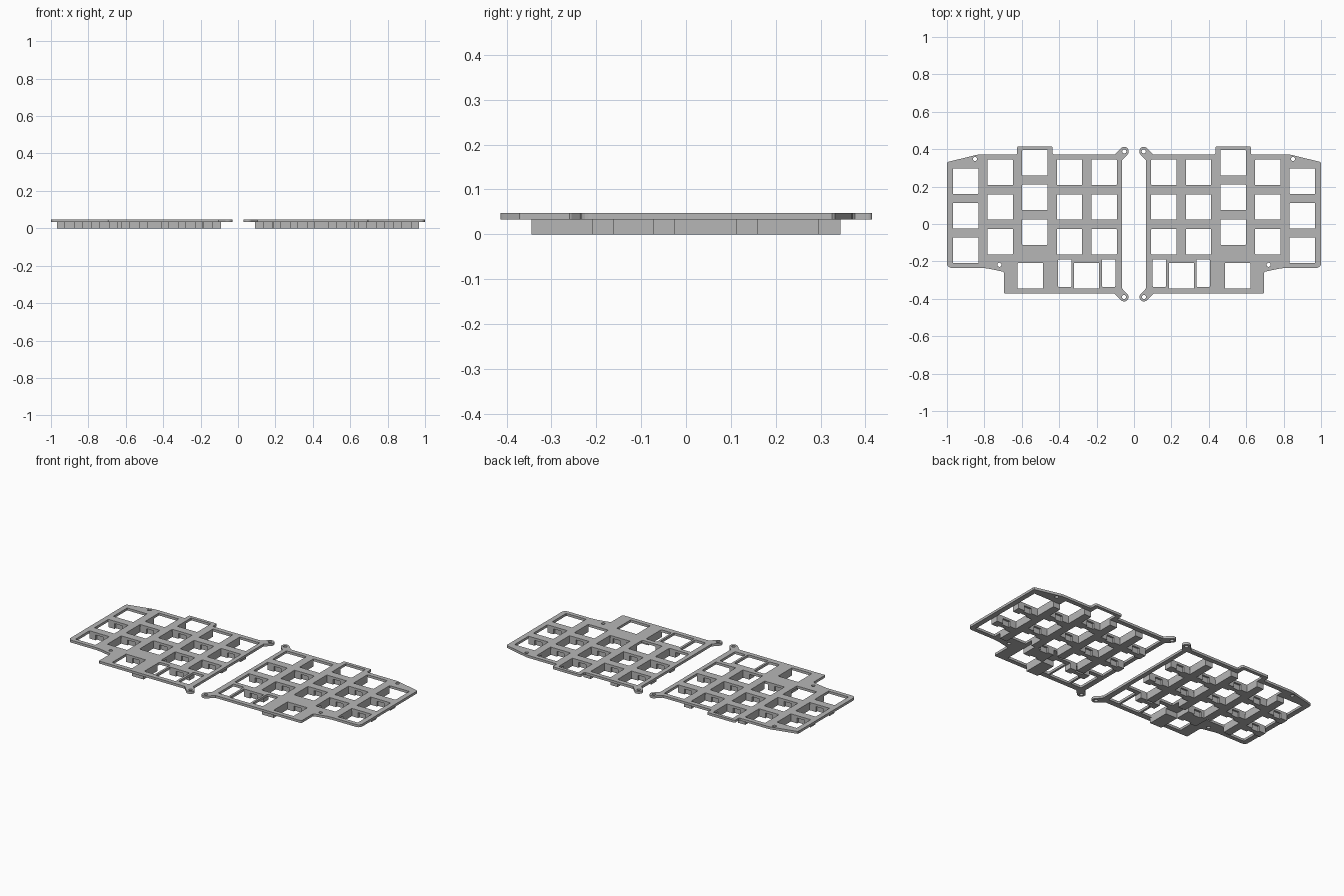
import bpy
from math import cos, sin, radians

if "Cube" in bpy.data.objects:
    bpy.data.objects.remove(bpy.data.objects["Cube"])

grey = bpy.data.materials.new("plate_grey")
grey.use_nodes = True
colour = (0.47, 0.47, 0.47, 1)
grey.diffuse_color = colour
grey.node_tree.nodes["Principled BSDF"].inputs["Base Color"].default_value = colour


def arc(cx, cy, r, start, end, steps=14):
    angles = [radians(start + (end - start) * i / steps) for i in range(steps + 1)]
    return [(cx + r * cos(a), cy + r * sin(a)) for a in angles]


def rect(x0, x1, y0, y1):
    return [(x0, y0), (x1, y0), (x1, y1), (x0, y1)]


def rounded(x0, x1, y0, y1, r=0.005):
    return (arc(x0 + r, y0 + r, r, 180, 270, 3) + arc(x1 - r, y0 + r, r, 270, 360, 3)
            + arc(x1 - r, y1 - r, r, 0, 90, 3) + arc(x0 + r, y1 - r, r, 90, 180, 3))


def circle(cx, cy, r):
    return arc(cx, cy, r, 0, 345, 23)


def extrude_loops(name, loops, z0, z1):
    """Fill closed loops (inner loops become holes), extrude and mirror them."""
    curve = bpy.data.curves.new(name, 'CURVE')
    curve.dimensions = '2D'
    curve.fill_mode = 'BOTH'
    curve.extrude = (z1 - z0) / 2
    for loop in loops:
        spline = curve.splines.new('POLY')
        spline.points.add(len(loop) - 1)
        for point, (x, y) in zip(spline.points, loop):
            point.co = (x, y, 0, 1)
        spline.use_cyclic_u = True
    temp = bpy.data.objects.new(name + "_curve", curve)
    bpy.context.collection.objects.link(temp)
    graph = bpy.context.evaluated_depsgraph_get()
    mesh = bpy.data.meshes.new_from_object(temp.evaluated_get(graph))
    bpy.data.objects.remove(temp)
    mesh.materials.clear()
    mesh.materials.append(grey)
    for v in mesh.vertices:
        v.co.z += (z0 + z1) / 2
    for p in mesh.polygons:
        p.use_smooth = False
        p.material_index = 0
    obj = bpy.data.objects.new(name, mesh)
    bpy.context.collection.objects.link(obj)
    mirror = obj.modifiers.new("other_half", 'MIRROR')
    mirror.use_mirror_merge = False
    return obj


# Key layout
HALF, PITCH = 0.068, 0.185
columns = [(0.16 + PITCH * i, top) for i, top in enumerate((0.276, 0.276, 0.327, 0.276, 0.229))]
thumb_y = -0.277
thumbs = (0.254, 0.554)
slots = ((0.10, 0.172), (0.335, 0.406))

# Plate outline with a screw tab at each inner corner
outline = arc(0.052, 0.388, 0.024, 225, 45)
outline += [(0.102, 0.372), (0.43, 0.372), (0.435, 0.377)]
outline += arc(0.443, 0.407, 0.008, 180, 90, 3) + arc(0.617, 0.407, 0.008, 90, 0, 3)
outline += [(0.625, 0.377), (0.63, 0.372), (0.815, 0.372), (0.84, 0.37), (0.995, 0.332), (1.0, 0.325)]
outline += arc(0.975, -0.21, 0.025, 0, -90, 5)
outline += [(0.81, -0.235), (0.78, -0.238), (0.70, -0.255), (0.695, -0.26)]
outline += arc(0.688, -0.365, 0.007, 0, -90, 3)
outline += [(0.105, -0.372)] + arc(0.053, -0.39, 0.024, -45, -225)
outline += [(0.065, -0.344), (0.065, 0.341)]

# Openings through the plate
holes = [circle(x, y, 0.011) for x, y in
         ((0.052, 0.388), (0.053, -0.39), (0.85, 0.347), (0.72, -0.218))]
for x, top in columns:
    for row in range(3):
        y = top - row * PITCH
        holes.append(rounded(x - HALF, x + HALF, y - HALF, y + HALF, 0.003))
for x in thumbs:
    holes.append(rounded(x - HALF, x + HALF, thumb_y - HALF, thumb_y + HALF, 0.003))
for x0, x1 in slots:
    holes.append(rounded(x0, x1, -0.337, -0.189, 0.006))

extrude_loops("switch_plate", [outline] + holes, 0.033, 0.048)


# Supports under the bars between keys, notched for the switch clips
def notched(x, y0, y1, w=0.025, d=0.012):
    x0, x1 = x - HALF, x + HALF
    return [(x0, y0), (x - w, y0), (x - w, y0 + d), (x + w, y0 + d), (x + w, y0), (x1, y0),
            (x1, y1), (x + w, y1), (x + w, y1 - d), (x - w, y1 - d), (x - w, y1), (x0, y1)]


row_supports = []
for x, top in columns:
    for row in range(2):
        y = top - row * PITCH
        row_supports.append(notched(x, y - PITCH + HALF, y - HALF))
thumb_top = thumb_y + HALF
row_supports.append(notched(thumbs[0], thumb_top, -0.162))
row_supports.append(notched(thumbs[1], thumb_top, -0.111))
extrude_loops("row_supports", row_supports, 0, 0.033)

column_supports = []
for (xa, ta), (xb, tb) in zip(columns, columns[1:]):
    low = max(ta, tb) - 2 * PITCH - HALF
    high = min(ta, tb) + HALF
    column_supports.append(rect(xa + HALF, xb - HALF, low, high))
column_supports.append(rect(slots[1][1], thumbs[1] - HALF, thumb_y - HALF, thumb_top))
extrude_loops("column_supports", column_supports, 0, 0.033)
